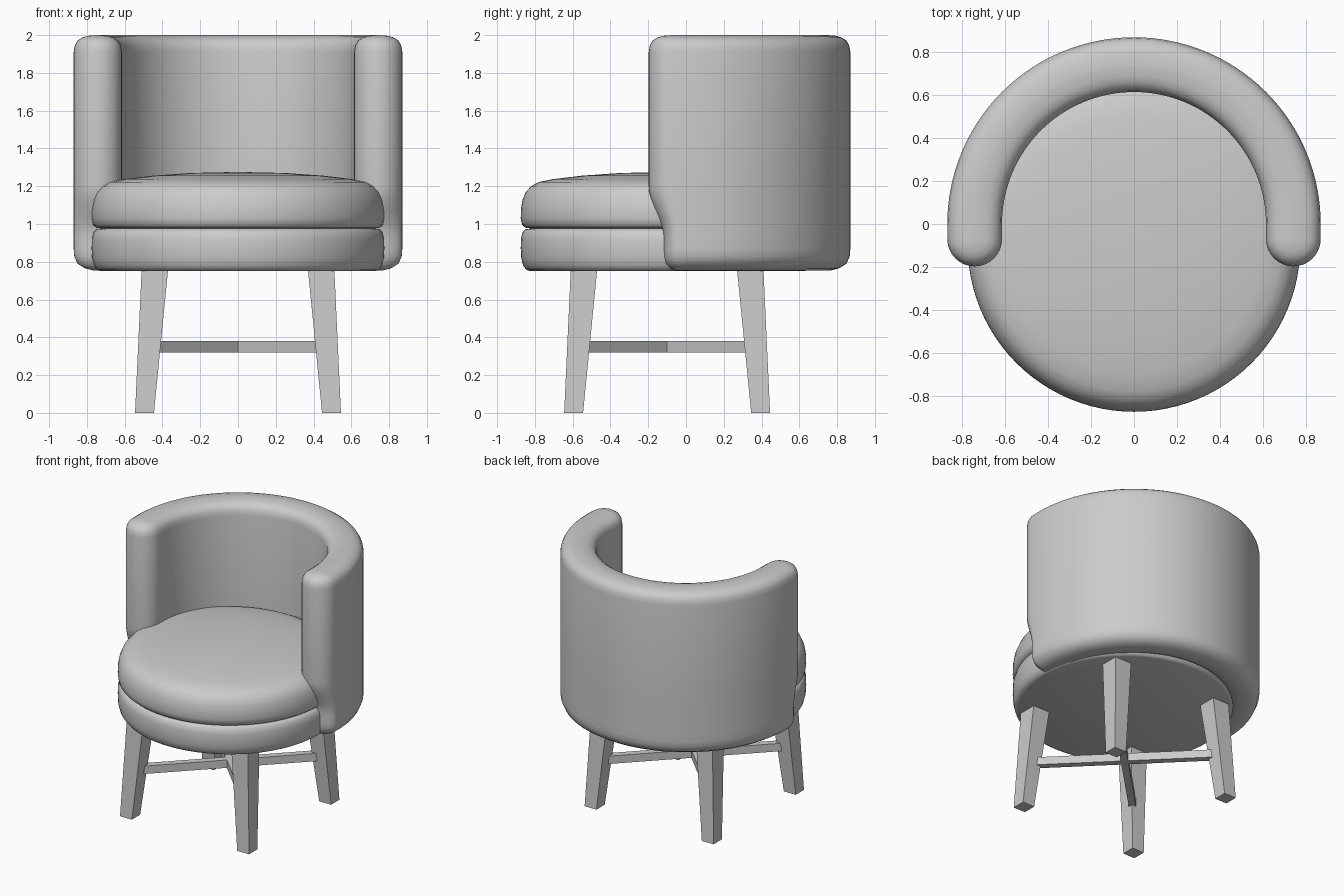
import bpy, bmesh, math
from mathutils import Matrix

cube = bpy.data.objects.get("Cube")
if cube:
    bpy.data.objects.remove(cube)

grey = bpy.data.materials.new("light grey")
grey.use_nodes = True
colour = (0.6, 0.6, 0.6, 1)
grey.diffuse_color = colour
grey.node_tree.nodes["Principled BSDF"].inputs["Base Color"].default_value = colour

SEAT_Y = -0.1


def finish(bm, name, smooth=None):
    bmesh.ops.recalc_face_normals(bm, faces=bm.faces)
    mesh = bpy.data.meshes.new(name)
    bm.to_mesh(mesh)
    bm.free()
    obj = bpy.data.objects.new(name, mesh)
    bpy.context.collection.objects.link(obj)
    mesh.materials.append(grey)
    if smooth:
        bpy.ops.object.select_all(action='DESELECT')
        obj.select_set(True)
        bpy.context.view_layer.objects.active = obj
        bpy.ops.object.shade_smooth_by_angle(angle=math.radians(smooth))
    return obj


def loft(rings, name, smooth):
    """Skin a stack of closed rings and cap both ends."""
    bm = bmesh.new()
    loops = [[bm.verts.new(p) for p in ring] for ring in rings]
    n = len(loops[0])
    for a, b in zip(loops, loops[1:]):
        for i in range(n):
            j = (i + 1) % n
            bm.faces.new((a[i], a[j], b[j], b[i]))
    bm.faces.new(loops[0][::-1])
    bm.faces.new(loops[-1])
    return finish(bm, name, smooth)


def arc(cx, cy, r, start, end, steps):
    return [(cx + r * math.cos(math.radians(start + (end - start) * i / steps)),
             cy + r * math.sin(math.radians(start + (end - start) * i / steps)))
            for i in range(steps + 1)]


# Wrap-around backrest: horseshoe footprint, inset at top and bottom edges
OUTER, INNER = 0.87, 0.615
MID, HALF = (OUTER + INNER) / 2, (OUTER - INNER) / 2


def horseshoe(z, inset):
    r = HALF - inset
    pts = (arc(0, 0, OUTER - inset, 0, 180, 64)
           + arc(-MID, -0.07, r, 180, 360, 16)
           + arc(0, 0, INNER + inset, 180, 0, 64)
           + arc(MID, -0.07, r, 180, 360, 16))
    # the arm fronts draw back where they meet the seat
    t = min(max((1.2 - z) / 0.27, 0), 1)
    pull = 1 - 0.4 * t * t * (3 - 2 * t)
    return [(x, y * pull if y < 0 else y, z) for x, y in pts]


back_profile = [(0.755, 0.1), (0.765, 0.06), (0.79, 0.02), (0.83, 0.003), (0.87, 0)]
back_profile += [(0.93 + 0.03 * i, 0) for i in range(10)]
back_profile += [(1.91, 0), (1.945, 0.006), (1.97, 0.02), (1.987, 0.045),
                 (1.996, 0.075), (2.0, 0.12)]
loft([horseshoe(z, d) for z, d in back_profile], "backrest", 40)


# Round seat base and domed cushion, both turned profiles
def lathe(profile, name):
    rings = [[(x, y, z) for x, y in arc(0, SEAT_Y, r, 0, 360, 96)[:-1]]
             for r, z in profile]
    loft(rings, name, 50)


lathe([(0.725, 0.75), (0.745, 0.757), (0.762, 0.78), (0.772, 0.82), (0.775, 0.87),
       (0.774, 0.92), (0.766, 0.955), (0.75, 0.972), (0.72, 0.976)], "seat_base")
lathe([(0.72, 0.976), (0.75, 0.98), (0.768, 0.995), (0.775, 1.03), (0.774, 1.08),
       (0.765, 1.13), (0.748, 1.17), (0.72, 1.2), (0.68, 1.222), (0.6, 1.238),
       (0.45, 1.256), (0.25, 1.27), (0.03, 1.275)], "seat_cushion")


# Four splayed, tapered square legs
def square(cx, cy, half, z):
    return [(cx + sx * half, cy + sy * half, z)
            for sx, sy in ((-1, -1), (1, -1), (1, 1), (-1, 1))]


for sx, side in ((1, "left"), (-1, "right")):
    for sy, end in ((-1, "front"), (1, "back")):
        loft([square(sx * 0.495, SEAT_Y + sy * 0.495, 0.05, 0),
              square(sx * 0.44, SEAT_Y + sy * 0.44, 0.07, 0.76)],
             f"{end}_{side}_leg", None)

# Diagonal crossed stretchers
for angle, name in ((45, "stretcher_a"), (-45, "stretcher_b")):
    bm = bmesh.new()
    bmesh.ops.create_cube(bm, size=1)
    bmesh.ops.scale(bm, vec=(1.28, 0.05, 0.06), verts=bm.verts)
    bmesh.ops.transform(bm, verts=bm.verts,
                        matrix=Matrix.Translation((0, SEAT_Y, 0.35))
                        @ Matrix.Rotation(math.radians(angle), 4, 'Z'))
    finish(bm, name)
